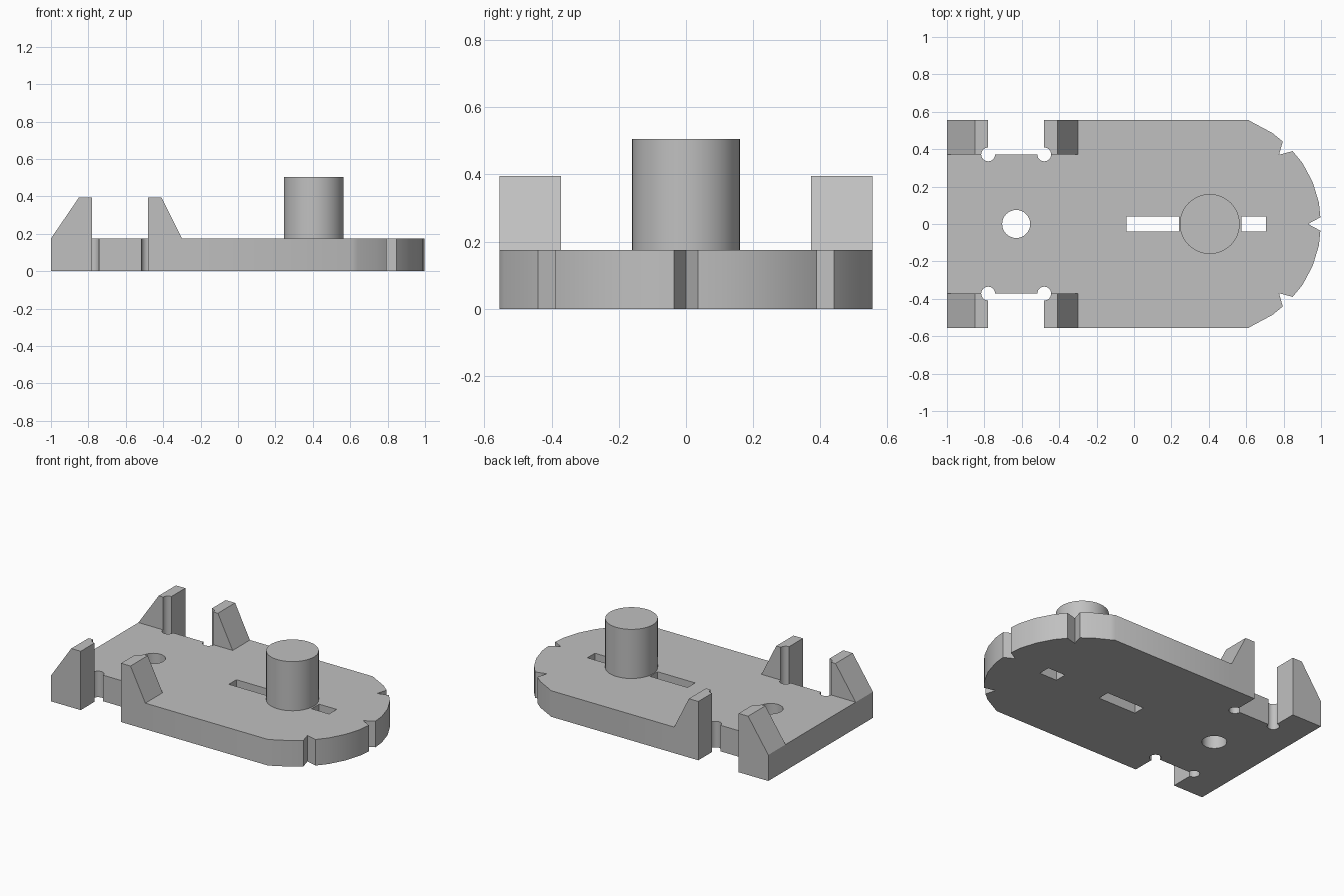
import bpy
import bmesh
from math import cos, sin, radians
from mathutils import Vector

cube = bpy.data.objects.get("Cube")
if cube:
    bpy.data.objects.remove(cube, do_unlink=True)

# Single grey material
GREY = (0.53, 0.53, 0.53, 1)
grey = bpy.data.materials.new("plain grey")
grey.use_nodes = True
grey.diffuse_color = GREY
grey.node_tree.nodes["Principled BSDF"].inputs["Base Color"].default_value = GREY

THICK = 0.175      # plate thickness
HALF_W = 0.555     # half width of the plate
INNER_Y = 0.372    # inner edge of posts and pockets
POST_TOP = 0.395


def prism(name, points, lo, hi, axis="Z"):
    """Extrude a 2D outline along Z (outline in xy) or Y (outline in xz)."""
    bm = bmesh.new()
    if axis == "Z":
        verts = [bm.verts.new((u, v, lo)) for u, v in points]
        step = Vector((0, 0, hi - lo))
    else:
        verts = [bm.verts.new((u, lo, v)) for u, v in points]
        step = Vector((0, hi - lo, 0))
    face = bm.faces.new(verts)
    grown = bmesh.ops.extrude_face_region(bm, geom=[face], use_keep_orig=True)
    moved = [g for g in grown["geom"] if isinstance(g, bmesh.types.BMVert)]
    bmesh.ops.translate(bm, verts=moved, vec=step)
    bmesh.ops.recalc_face_normals(bm, faces=bm.faces)
    mesh = bpy.data.meshes.new(name)
    bm.to_mesh(mesh)
    bm.free()
    mesh.materials.append(grey)
    obj = bpy.data.objects.new(name, mesh)
    bpy.context.collection.objects.link(obj)
    return obj


def circle(x, y, r, n=32):
    return [(x + r * cos(radians(360 * i / n)), y + r * sin(radians(360 * i / n)))
            for i in range(n)]


def rect(x0, x1, y0, y1):
    return [(x0, y0), (x1, y0), (x1, y1), (x0, y1)]


def combine(target, tool, operation):
    """Apply a boolean and discard the helper."""
    tool.hide_render = True
    mod = target.modifiers.new(operation.title(), "BOOLEAN")
    mod.operation, mod.object, mod.solver = operation, tool, "EXACT"
    bpy.ops.object.select_all(action="DESELECT")
    bpy.context.view_layer.objects.active = target
    target.select_set(True)
    bpy.ops.object.modifier_apply(modifier=mod.name)
    bpy.data.objects.remove(tool, do_unlink=True)


def cut(points):
    combine(plate, prism("cutter", points, -0.1, 0.6), "DIFFERENCE")


# Plate: square at the left, faceted arc at the right
ARC_X, ARC_R = 0.415, 0.585
half = [(ARC_X + ARC_R * cos(radians(11.25 * i)), ARC_R * sin(radians(11.25 * i)))
        for i in range(1, 7)] + [(0.613, HALF_W), (-1, HALF_W)]
outline = [(1, 0)] + half + [(x, -y) for x, y in reversed(half)]
plate = prism("base_plate", outline, 0, THICK)

# Wedge posts along both long sides
post_profiles = [
    [(-1, 0), (-0.78, 0), (-0.78, POST_TOP), (-0.85, POST_TOP), (-1, THICK)],
    [(-0.48, 0), (-0.30, 0), (-0.30, THICK), (-0.41, POST_TOP), (-0.48, POST_TOP)],
]
for side in (1, -1):
    for profile in post_profiles:
        post = prism("post", profile, side * INNER_Y, side * HALF_W, "Y")
        combine(plate, post, "UNION")

# Side pockets with round corner reliefs, and slanted rim notches
for side in (1, -1):
    cut(rect(-0.78, -0.48, side * INNER_Y, side * 0.7))
    for x in (-0.78, -0.48):
        cut(circle(x, side * INNER_Y, 0.037, 24))
    cut([(0.775, side * 0.37), (0.925, side * 0.41), (0.815, side * 0.51)])

# End notch, round hole and the two slots beside the peg
cut([(0.93, 0), (1.07, 0.075), (1.07, -0.075)])
cut(circle(-0.63, 0, 0.075))
for x0, x1 in ((-0.04, 0.24), (0.575, 0.705)):
    cut(rect(x0, x1, -0.04, 0.04))

# Round peg
peg = prism("round_peg", circle(0.405, 0, 0.16, 48), THICK - 0.01, 0.505)

# Smooth curved walls, keep edges crisp
bpy.ops.object.select_all(action="DESELECT")
for obj in (plate, peg):
    obj.select_set(True)
bpy.context.view_layer.objects.active = plate
bpy.ops.object.shade_smooth_by_angle(angle=radians(30))
